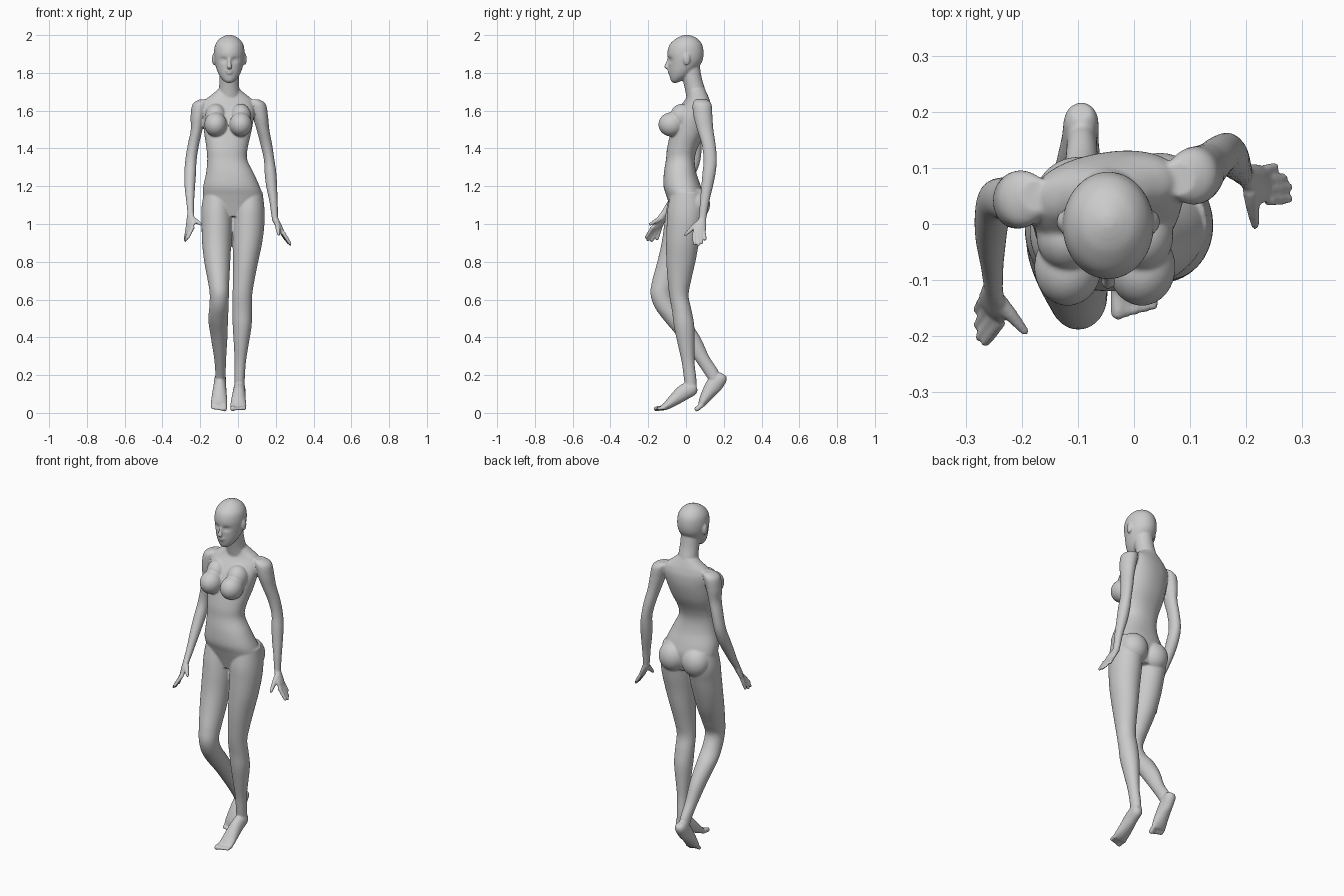
import bpy, bmesh
from math import sin, cos, pi, exp, copysign
from mathutils import Vector, Matrix

bm = bmesh.new()
Z = Vector((0, 0, 1))


def spline(rows, sub=5):
    """Catmull-Rom interpolation of rows (position and radii together)."""
    out = []
    for i in range(len(rows) - 1):
        a, b, c, d = (rows[max(i - 1, 0)], rows[i], rows[i + 1], rows[min(i + 2, len(rows) - 1)])
        for k in range(sub):
            t = k / sub
            out.append([q + .5 * t * (r - p + t * (2 * p - 5 * q + 4 * r - s + t * (3 * (q - r) + s - p)))
                        for p, q, r, s in zip(a, b, c, d)])
    return out + [list(rows[-1])]


def tube(rows, side=(1, 0, 0), axis=None, n=32, power=1.0):
    """Closed loft through rows of (x, y, z, half width, half depth[, twist])."""
    pts, rings = spline(rows), []
    for i, r in enumerate(pts):
        prev, nxt = pts[max(i - 1, 0)], pts[min(i + 1, len(pts) - 1)]
        t = axis or (Vector(nxt[:3]) - Vector(prev[:3])).normalized()
        s = Vector((1, r[5], 0)) if len(r) > 5 else Vector(side)
        s = (s - t * s.dot(t)).normalized()
        u = t.cross(s)
        ring = []
        for k in range(n):
            a = 2 * pi * k / n
            ca, sa = (copysign(abs(f) ** power, f) for f in (cos(a), sin(a)))
            ring.append(bm.verts.new(Vector(r[:3]) + s * (r[3] * ca) + u * (r[4] * sa)))
        rings.append(ring)
    for p, q in zip(rings, rings[1:]):
        for k in range(n):
            bm.faces.new((p[k], p[(k + 1) % n], q[(k + 1) % n], q[k]))
    bm.faces.new(rings[0][::-1])
    bm.faces.new(rings[-1])
    return [v for ring in rings for v in ring]


def ball(center, radii):
    bmesh.ops.create_uvsphere(bm, u_segments=32, v_segments=20, radius=1,
                              matrix=Matrix.Translation(center) @ Matrix.Diagonal((*radii, 1)))


def digit(base, tip, r0, r1):
    """Finger or toe with a rounded tip."""
    a, b = Vector(base), Vector(tip)
    steps = ((0, r0), (.35, r0 * .95), (.8, r1 * 1.05), (.93, r1 * .85), (1, r1 * .4))
    tube([(*a.lerp(b, t), r, r) for t, r in steps], side=(1, .3, .1), n=12)


def hand(wrist, first, last, tips, thumb):
    w, f, l = Vector(wrist), Vector(first), Vector(last)
    mid, half = (f + l) / 2, (f - l).length / 2
    tube([(*w.lerp(mid, t), a * (half + .008), b) for t, a, b in
          ((-.15, .55, .017), (.3, .8, .016), (.75, 1, .014), (1.05, .95, .010))], side=f - l, n=24)
    for i, tip in enumerate(tips):
        digit(f.lerp(l, i / 3), tip, .0105, .0085)
    a, b = Vector(thumb[0]), Vector(thumb[1])
    digit(a, b, .014, .009)


def foot(rows, toe_dir, inner):
    tube(rows)
    end, d = Vector(rows[-1][:3]), Vector(toe_dir)
    for i in range(5):
        off = Vector((inner * (.030 - .0155 * i), 0, 0))
        digit(end + off - d * .3, end + off + d * (1 - .09 * i), .0145 if i == 0 else .0105,
              .013 if i == 0 else .0085)


# torso
tube([(-.027, 0, 1.04, .11, .07, 0), (-.027, 0, 1.10, .152, .088, 0),
      (-.028, -.006, 1.15, .157, .098, 0), (-.035, -.02, 1.20, .149, .099, 0),
      (-.043, -.031, 1.27, .126, .086, .02), (-.057, -.030, 1.34, .106, .076, .05),
      (-.058, -.020, 1.40, .109, .080, .08), (-.055, .008, 1.48, .124, .090, .12),
      (-.050, .030, 1.56, .134, .092, .16), (-.049, .050, 1.62, .138, .077, .18),
      (-.048, .060, 1.66, .122, .060, .18), (-.048, .060, 1.69, .085, .050, .15),
      (-.048, .055, 1.715, .055, .045, .1)], axis=Z, n=48, power=.9)
for x in (-.118, .014):          # chest
    ball((x, -.077, 1.527), (.060, .069, .064))
    ball((x, -.022, 1.570), (.056, .062, .066))
for x, y in ((-.098, .045), (.046, .052)):   # seat
    ball((x, y, 1.105), (.079, .075, .085))

# neck and head
tube([(-.048, .062, 1.65, .062, .056), (-.047, .046, 1.72, .054, .053),
      (-.046, .030, 1.78, .052, .052), (-.046, .015, 1.86, .052, .055)], axis=Z)
profile = [(1.747, -.068, -.050, .012), (1.757, -.079, -.025, .029), (1.78, -.086, .015, .049),
           (1.81, -.090, .048, .064), (1.84, -.092, .074, .073), (1.87, -.095, .089, .079),
           (1.91, -.098, .093, .081), (1.95, -.086, .085, .074), (1.98, -.055, .062, .053),
           (1.994, -.028, .036, .029), (2.001, -.006, .014, .009)]
head = tube([(-.046, (f + b) / 2, z, rx, (b - f) / 2) for z, f, b, rx in profile], axis=Z, n=64)
for ex in (-.076, -.016):
    for v in head:               # eye sockets
        if v.co.y < 0:
            v.co.y += .012 * exp(-((v.co.x - ex) / .017) ** 2 - ((v.co.z - 1.868) / .012) ** 2)
    ball((ex, -.068, 1.867), (.015, .013, .010))
for ex in (-.128, .036):         # ears
    ball((ex, .004, 1.872), (.010, .018, .031))
tube([(-.046, -.088, 1.882, .007, .008), (-.046, -.098, 1.848, .009, .012),
      (-.046, -.105, 1.832, .014, .011), (-.046, -.097, 1.820, .010, .007)], axis=Z, n=20)
ball((-.046, -.085, 1.810), (.022, .013, .006))
ball((-.046, -.084, 1.799), (.019, .013, .007))

# standing leg
tube([(.060, 0, 1.17, .070, .080), (.058, 0, 1.08, .082, .098), (.056, -.006, 1.0, .084, .096),
      (.050, -.018, .90, .078, .087), (.040, -.027, .80, .067, .077), (.030, -.035, .70, .057, .062),
      (.023, -.037, .62, .052, .051), (.022, -.022, .54, .052, .052), (.022, -.010, .46, .050, .054),
      (.017, .001, .36, .039, .044), (.012, .011, .27, .030, .034), (.008, .022, .18, .028, .033),
      (.008, .026, .13, .027, .030)], axis=Z)
foot([(.008, .055, .140, .018, .020), (.008, .035, .132, .030, .038), (.006, -.010, .110, .033, .042),
      (.003, -.055, .075, .038, .034), (.002, -.100, .040, .043, .022), (.002, -.125, .026, .042, .014)],
     (0, -.045, -.006), -1)

# stepping leg
tube([(-.110, -.005, 1.17, .070, .080), (-.113, -.006, 1.08, .081, .098), (-.112, -.02, 1.0, .081, .095),
      (-.113, -.042, .90, .077, .087), (-.110, -.072, .80, .069, .080), (-.103, -.110, .70, .057, .069),
      (-.099, -.129, .63, .051, .059), (-.101, -.104, .56, .051, .062), (-.105, -.050, .49, .052, .066),
      (-.100, .018, .40, .044, .058), (-.095, .078, .30, .033, .044), (-.093, .125, .23, .028, .042),
      (-.093, .152, .18, .027, .036)], axis=Z)
foot([(-.094, .200, .203, .018, .018), (-.094, .187, .186, .030, .034), (-.096, .150, .148, .033, .044),
      (-.098, .120, .108, .038, .036), (-.100, .092, .062, .043, .025), (-.102, .078, .037, .042, .015)],
     (0, -.030, -.024), 1)

# left arm and hand
tube([(.080, .080, 1.660, .030, .030), (.103, .085, 1.635, .044, .050), (.118, .090, 1.57, .041, .050),
      (.132, .102, 1.50, .034, .043), (.150, .120, 1.42, .031, .037), (.165, .128, 1.34, .028, .035),
      (.172, .122, 1.27, .031, .035), (.178, .112, 1.20, .029, .031), (.188, .099, 1.12, .022, .025),
      (.194, .090, 1.05, .018, .021), (.199, .086, 1.015, .016, .020)], axis=Z)
hand((.199, .086, 1.02), (.238, .042, .955), (.228, .094, .960),
     [(.281, .045, .888), (.281, .066, .884), (.272, .083, .892), (.255, .103, .912)],
     ((.207, .062, 1.005), (.217, -.008, .938)))

# right arm and hand
tube([(-.172, .050, 1.660, .030, .030), (-.198, .045, 1.635, .042, .050), (-.212, .042, 1.57, .039, .050),
      (-.219, .042, 1.50, .031, .042), (-.236, .046, 1.42, .030, .037), (-.249, .041, 1.34, .030, .036),
      (-.253, .015, 1.27, .031, .038), (-.255, -.022, 1.20, .028, .034), (-.253, -.070, 1.12, .021, .027),
      (-.251, -.104, 1.07, .018, .023), (-.251, -.120, 1.045, .016, .021)], axis=Z)
hand((-.251, -.117, 1.05), (-.238, -.175, .985), (-.268, -.135, .982),
     [(-.268, -.216, .922), (-.279, -.207, .908), (-.281, -.184, .904), (-.280, -.155, .912)],
     ((-.246, -.130, 1.03), (-.190, -.197, .995)))

# fuse all parts into one smooth skin
bmesh.ops.recalc_face_normals(bm, faces=bm.faces)
mesh = bpy.data.meshes.new("body")
bm.to_mesh(mesh)
bm.free()
body = bpy.data.objects.new("body", mesh)
bpy.context.collection.objects.link(body)
skin = body.modifiers.new("skin", 'REMESH')
skin.mode = 'VOXEL'
skin.voxel_size = .005
skin.use_smooth_shade = True
soft = body.modifiers.new("soften", 'SMOOTH')
soft.factor = .5
soft.iterations = 5
